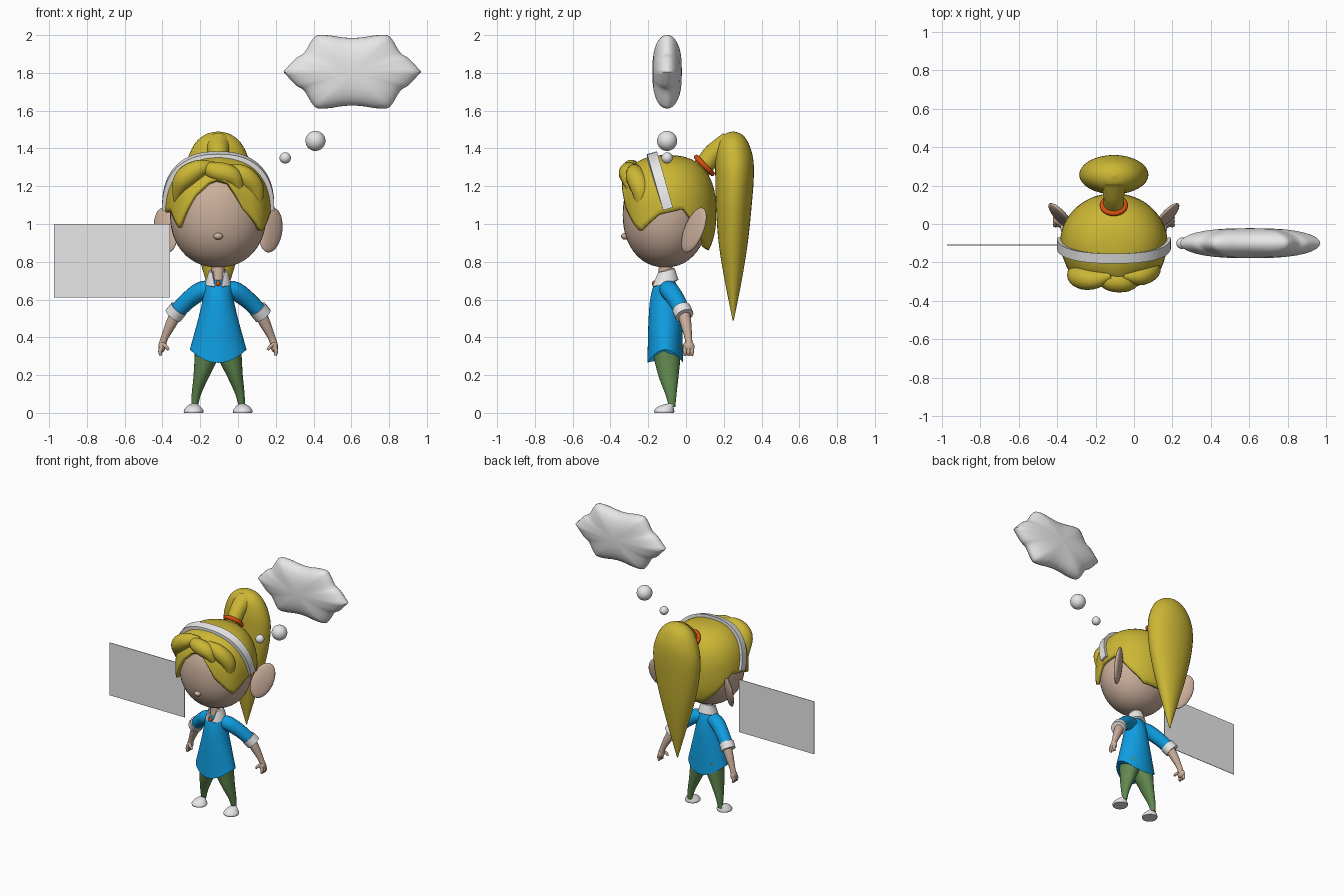
import bpy, bmesh, math
from math import sin, cos, pi, radians
from mathutils import Vector, Matrix

cube = bpy.data.objects.get("Cube")
if cube:
    bpy.data.objects.remove(cube, do_unlink=True)

CX, CY = -0.105, -0.1   # figure axis


def material(name, rgb):
    m = bpy.data.materials.new(name)
    m.use_nodes = True
    m.diffuse_color = (*rgb, 1)
    m.node_tree.nodes["Principled BSDF"].inputs["Base Color"].default_value = (*rgb, 1)
    return m


WHITE = material("white", (0.8, 0.8, 0.8))
HAIR = material("golden hair", (0.6, 0.47, 0.035))
SKIN = material("skin", (0.6, 0.43, 0.33))
BLUE = material("shirt blue", (0.005, 0.34, 0.76))
GREEN = material("trouser green", (0.12, 0.25, 0.08))
ORANGE = material("tie orange", (0.7, 0.08, 0.005))


def finish(obj, mat, angle=50):
    obj.data.materials.append(mat)
    bpy.ops.object.select_all(action='DESELECT')
    obj.select_set(True)
    bpy.context.view_layer.objects.active = obj
    bpy.ops.object.shade_smooth_by_angle(angle=radians(angle))
    return obj


def from_bmesh(name, bm, mat, angle=50):
    bmesh.ops.recalc_face_normals(bm, faces=bm.faces)
    mesh = bpy.data.meshes.new(name)
    bm.to_mesh(mesh)
    bm.free()
    obj = bpy.data.objects.new(name, mesh)
    bpy.context.collection.objects.link(obj)
    return finish(obj, mat, angle)


def loft(name, rings, mat, caps=(True, True), angle=50):
    """Skin a list of equally sized closed rings."""
    bm = bmesh.new()
    rows = [[bm.verts.new(p) for p in ring] for ring in rings]
    n = len(rows[0])
    for a, b in zip(rows, rows[1:]):
        for i in range(n):
            j = (i + 1) % n
            bm.faces.new((a[i], a[j], b[j], b[i]))
    for row, cap in zip((rows[0], rows[-1]), caps):
        if cap:
            bm.faces.new(row)
    return from_bmesh(name, bm, mat, angle)


def spline(points, n=5):
    """Smooth curve through points of any dimension."""
    p = [Vector(q) for q in points]
    p = [p[0] * 2 - p[1]] + p + [p[-1] * 2 - p[-2]]
    out = []
    for a, b, c, d in zip(p, p[1:], p[2:], p[3:]):
        for k in range(n):
            t = k / n
            out.append((b * 2 + (c - a) * t + (a * 2 - b * 5 + c * 4 - d) * t ** 2
                        + (b * 3 - a - c * 3 + d) * t ** 3) * 0.5)
    return out + [p[-2]]


def stack(name, sections, mat, n=32):
    """Horizontal ellipses given as x, y, z, x radius, y radius."""
    rings = [[(x + rx * sin(2 * pi * i / n), y - ry * cos(2 * pi * i / n), z) for i in range(n)]
             for x, y, z, rx, ry in spline(sections)]
    return loft(name, rings, mat)


def tube(name, path, mat, n=16, smooth=5):
    """Round tube along points given as x, y, z, radius."""
    pts = spline(path, smooth)
    pos = [p.to_3d() for p in pts]
    rings = []
    for i, p in enumerate(pos):
        d = pos[min(i + 1, len(pos) - 1)] - pos[max(i - 1, 0)]
        u = d.cross(Vector((0.3, 1, 0.1))).normalized()
        v = d.cross(u).normalized()
        rings.append([p + (u * cos(2 * pi * k / n) + v * sin(2 * pi * k / n)) * pts[i][3]
                      for k in range(n)])
    return loft(name, rings, mat)


def ellipsoid(name, centre, radii, mat, axes=None):
    bm = bmesh.new()
    turn = axes.to_4x4() if axes else Matrix()
    bmesh.ops.create_uvsphere(bm, u_segments=28, v_segments=18, radius=1,
                              matrix=Matrix.Translation(centre) @ turn @ Matrix.Diagonal((*radii, 1)))
    return from_bmesh(name, bm, mat)


def boxy(c, power):
    return max(0, 1 - abs(c) ** power) ** (1 / power)


# Head and nose
head = []
for k in range(25):
    c = -cos(pi * (k + 0.1) / 24.2)
    r = boxy(c, 2.15)
    head.append([(CX + 0.255 * r * sin(a), CY - 0.01 - 0.225 * r * cos(a), 1.05 + 0.28 * c)
                 for a in [2 * pi * i / 40 for i in range(40)]])
loft("head", head, SKIN)
ellipsoid("nose", (CX, -0.322, 0.935), (0.025, 0.022, 0.018), SKIN)

# Hair cap with a jagged lower edge: heading in degrees from the front, height
EDGE = [(-180, .86), (-155, .87), (-135, .95), (-110, 1.08), (-85, 1.06), (-66, 1.07),
        (-48, .98), (-27, 1.15), (-12, 1.22), (0, 1.24), (12, 1.22), (22, 1.15), (30, 1.08),
        (56, .96), (80, 1.05), (110, 1.08), (135, .95), (155, .87), (180, .86)]


def edge_height(deg):
    for (a, za), (b, zb) in zip(EDGE, EDGE[1:]):
        if a <= deg <= b:
            return za + (zb - za) * (deg - a) / (b - a)


hair = []
for k in range(19):
    t = max(k, 0.1) / 18
    ring = []
    for i in range(120):
        deg = -180 + 3 * i
        a = radians(deg)
        c = cos(t * math.acos((edge_height(deg) - 1.06) / 0.305))
        wave = 1 + 0.035 * max(0, cos(a)) * sin(7 * a + 1) * t
        r = boxy(c, 2.5) * wave
        ring.append((CX + 0.28 * r * sin(a), CY - 0.26 * r * cos(a), 1.06 + 0.305 * c))
    hair.append(ring)
cap = loft("hair_cap", hair, HAIR, (True, False))
rim = cap.modifiers.new("thickness", 'SOLIDIFY')
rim.thickness = 0.025
rim.offset = -1

# Swept fringe locks
LOCKS = [[(-.12, -.27, 1.31, .02), (-.21, -.29, 1.29, .05), (-.29, -.275, 1.23, .055), (-.335, -.24, 1.12, .01)],
         [(-.2, -.27, 1.3, .02), (-.12, -.3, 1.28, .05), (-.03, -.3, 1.25, .05), (.02, -.29, 1.16, .01)],
         [(-.06, -.27, 1.3, .02), (.03, -.27, 1.26, .05), (.09, -.24, 1.18, .05), (.1, -.24, 1.06, .01)]]
for i, lock in enumerate(LOCKS):
    tube(f"fringe_lock_{i + 1}", lock, HAIR)

# Headband across the crown
band = []
for k in range(41):
    t = pi * k / 40
    x, h = cos(t), sin(t)
    x = math.copysign(abs(x) ** 0.83, x)
    h = max(h, 0) ** 0.83
    section = []
    for r, w in ((.297, -.027), (.297, .027), (.27, .027), (.27, -.027)):
        section.append((CX + r * x, -0.095 - 0.085 * h + 0.96 * w, 1.08 + r * h + 0.28 * w))
    band.append(section)
loft("headband", band, WHITE, angle=40)

# Ponytail, its stem and tie
stack("ponytail", [(CX, .25, 1.49, .005, .004), (CX, .25, 1.475, .065, .045), (CX, .25, 1.43, .12, .08),
                   (CX, .255, 1.35, .16, .1), (CX, .257, 1.25, .18, .102), (CX, .253, 1.1, .17, .095),
                   (CX, .25, .9, .125, .077), (CX, .25, .7, .065, .045), (CX, .25, .49, .003, .003)], HAIR)
tube("ponytail_stem", [(CX, .05, 1.26, .055), (CX, .1, 1.315, .053), (CX, .15, 1.375, .055),
                       (CX, .23, 1.42, .07)], HAIR)
bpy.ops.mesh.primitive_torus_add(location=(CX, .097, 1.31), rotation=(-0.8, 0, 0), major_radius=.06,
                                 minor_radius=.014, major_segments=28, minor_segments=10)
bpy.context.object.name = "ponytail_tie"
finish(bpy.context.object, ORANGE)

# Neck, shirt and open collar
stack("neck", [(CX, -.11, .65, .045, .055), (CX, -.11, .7, .036, .042), (CX, -.105, .82, .034, .034)], SKIN)
shirt = []
for z, rx, ry in spline([(.705, .04, .04), (.68, .07, .06), (.6, .082, .08), (.5, .105, .088),
                         (.4, .132, .092), (.335, .15, .095)]):
    dip = 0.07 * max(0, (0.45 - z) / 0.115)
    shirt.append([(CX + rx * sin(a), -.11 - ry * cos(a), z - dip * cos(a) ** 2)
                  for a in [2 * pi * i / 40 for i in range(40)]])
loft("shirt", shirt, BLUE)
collar = []
for k in range(33):
    f = k / 32 * 2 - 1
    top, low = pi + f * radians(138), pi + f * radians(165)
    front = (1 - cos(pi * f)) / 2
    section = []
    for a, r, z in ((top, .038, .768 - .02 * front), (top, .05, .765 - .02 * front),
                    (low, .07, .705 - .035 * front), (low, .055, .695 - .035 * front)):
        section.append((CX + r * sin(a), -.11 - r * cos(a), z))
    collar.append(section)
loft("collar", collar, WHITE, angle=40)
ellipsoid("collar_button", (CX, -.168, .685), (.012, .012, .016), ORANGE)

# Paired parts: ears, arms, legs
for side, s in (("left", 1), ("right", -1)):
    def at(*rows):
        return [(CX + s * dx, *rest) for dx, *rest in rows]

    long_axis = Vector((s * .2, .4, .9)).normalized()
    flat = Vector((s * .75, -.62, .1)).cross(long_axis).normalized()
    wide = long_axis.cross(flat)
    # The ear is a flattened ellipsoid that flares backwards
    normal = Vector((s * .62, -.72, .2)).normalized()
    across = long_axis.cross(normal).normalized()
    axes = Matrix((across, long_axis.cross(across), long_axis)).transposed()
    ellipsoid(side + "_ear", (CX + s * .278, .042, .968), (.075, .022, .128), SKIN, axes)

    tube(side + "_sleeve", at((.03, -.1, .655, .045), (.09, -.085, .645, .05), (.16, -.05, .595, .046),
                              (.225, -.015, .53, .043)), BLUE)
    tube(side + "_cuff", at((.208, -.025, .552, .05), (.238, -.008, .515, .05)), WHITE, smooth=1)
    tube(side + "_forearm", at((.215, -.015, .54, .034), (.25, 0, .47, .029), (.283, .012, .4, .02),
                               (.296, .016, .36, .02)), SKIN)
    ellipsoid(side + "_palm", (CX + s * .298, .015, .35), (.019, .03, .03), SKIN)
    for i, y in enumerate((-.006, .013, .031)):
        tube(f"{side}_finger_{i + 1}", at((.3, y, .35, .011), (.307, y, .325, .011), (.303, y, .303, .007)), SKIN, 10)
    tube(side + "_thumb", at((.296, 0, .365, .01), (.275, -.012, .35, .01), (.262, -.012, .333, .007)), SKIN, 10)

    stack(side + "_leg", at((.06, -.105, .36, .062, .075), (.063, -.1, .29, .062, .07), (.09, -.092, .19, .041, .052),
                            (.115, -.08, .1, .025, .03), (.125, -.073, .03, .016, .016)), GREEN, 24)
    stack(side + "_shoe", at((.13, -.115, 0, .05, .052), (.13, -.115, .012, .052, .053),
                             (.13, -.108, .032, .038, .042), (.128, -.088, .046, .02, .024),
                             (.128, -.08, .05, .004, .004)), WHITE, 24)

# Thought cloud: scalloped outline swelling towards the middle
quarter = [(.365, 0), (.3, .07), (.255, .1), (.215, .165), (.185, .193), (.125, .193), (.06, .183), (0, .178)]
arc = [tuple(p) for p in spline(quarter, 4)]
half = arc + [(-x, z) for x, z in arc[-2::-1]]
outline = half + [(x, -z) for x, z in half[-2:0:-1]]
cloud = []
for k in range(17):
    phi = pi * (k / 16 - 0.5) * 0.99
    f = cos(phi) ** 0.75
    cloud.append([(.605 + x * f, CY + .078 * sin(phi), 1.806 + z * f) for x, z in outline])
loft("thought_cloud", cloud, WHITE)
ellipsoid("large_thought_bubble", (.41, CY, 1.44), (.053,) * 3, WHITE)
ellipsoid("small_thought_bubble", (.25, CY, 1.35), (.03,) * 3, WHITE)

# Sign board beside the figure
bm = bmesh.new()
bmesh.ops.create_cube(bm, size=1, matrix=Matrix.Translation((-.667, -.11, .805)) @ Matrix.Diagonal((.615, .004, .39, 1)))
from_bmesh("sign_board", bm, WHITE, 30)
